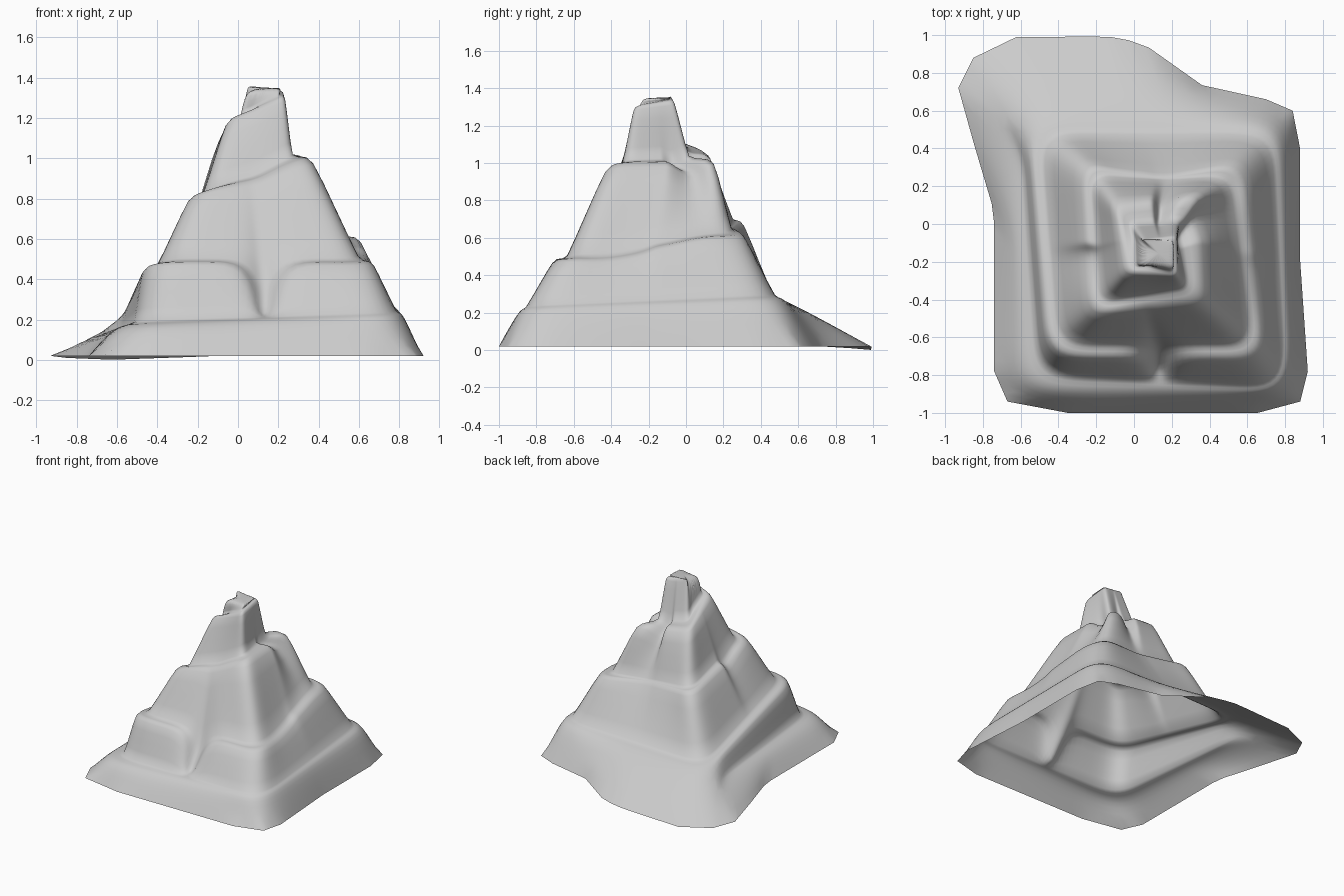
import bpy, bmesh
from mathutils import Vector

if "Cube" in bpy.data.objects:
    bpy.data.objects.remove(bpy.data.objects["Cube"])

CENTRE = Vector((0.12, -0.17))
FR = [.07, .25, .43, .49, .54, .60, .8, .93]   # samples along each side
N = 4 * len(FR)                                # samples per turn
TURNS = 4

# Spiral ledge corners, back-left > front-left > front-right > back-right: x, y, z, ledge width
CORNERS = [
    (-.66, .57, .14, .06), (-.60, -.90, .175, .10), (.83, -.90, .22, .03), (.79, .54, .28, .06),
    (-.56, .55, .25, .07), (-.46, -.71, .485, .07), (.69, -.71, .48, .07), (.58, .32, .615, .07),
    (-.28, .32, .69, .06), (-.24, -.48, .82, .07), (.37, -.42, 1.0, .09), (.35, .16, 1.01, .14),
    (-.11, .11, 1.07, .11), (-.05, -.26, 1.2, .06), (.235, -.285, 1.30, .03), (.23, -.06, 1.33, .03),
    (.04, -.08, 1.35, 0), (.04, -.23, 1.35, 0), (.22, -.23, 1.35, 0), (.22, -.08, 1.35, 0),
    (.04, -.08, 1.35, 0)]

# Gullies and sags: (turn, side, sample) -> shift of the outer edge
DIPS = {(1, 1, 3): (0, -.06, -.27), (1, 1, 4): (0, -.06, -.27),
        (1, 2, 1): (0, 0, -.045), (1, 2, 2): (0, 0, -.035), (1, 2, 3): (0, 0, -.02),
        (1, 2, 6): (0, 0, .025),
        (1, 3, 1): (0, -.03, 0), (1, 3, 2): (0, -.06, 0), (1, 3, 3): (0, -.06, 0),
        (1, 3, 4): (0, -.06, 0), (1, 3, 5): (0, -.05, 0), (1, 3, 6): (0, -.03, 0),
        (2, 0, 5): (0, 0, -.10), (2, 2, 6): (-.05, 0, -.10),
        (2, 1, 2): (0, 0, -.02), (2, 1, 3): (0, 0, -.025), (2, 1, 4): (0, 0, -.025),
        (2, 1, 5): (0, 0, -.025),
        (2, 3, 2): (0, -.04, -.10), (2, 3, 3): (0, -.04, -.08)}

# Ground outline by side
BASE = [
    [(-.93, .72), (-.87, .48), (-.77, .22), (-.74, .02), (-.74, -.78)],
    [(-.67, -.94), (-.46, -1), (.74, -1), (.88, -.94)],
    [(.92, -.78), (.88, -.2), (.88, .45), (.84, .6)],
    [(.7, .66), (.52, .69), (.36, .735), (.22, .8), (.13, .9), (.04, .96),
     (-.12, .99), (-.58, 1), (-.7, .97), (-.85, .88)]]


def along(pts, t):
    pts = [Vector(p) for p in pts]
    lens = [(b - a).length for a, b in zip(pts, pts[1:])]
    d = t * sum(lens)
    for a, b, l in zip(pts, pts[1:], lens):
        if d <= l:
            return a.lerp(b, d / l)
        d -= l
    return pts[-1]


bm = bmesh.new()
crease = bm.edges.layers.float.new("crease_edge")
vcrease = bm.verts.layers.float.new("crease_vert")
base, outer, inner = [], [], []
for side in BASE:
    for f in FR:
        p = along(side, (f - FR[0]) / (FR[-1] - FR[0]))
        lift = min(abs(p.x + .6) / .5, 1) if p.y > .8 else 1
        base.append(bm.verts.new((p.x, p.y, .02 * lift)))

# Spiral ledge: outer and inner edge points
for k in range(4 * (TURNS + 1)):
    a, b = Vector(CORNERS[k]), Vector(CORNERS[k + 1])
    for i, f in enumerate(FR):
        p = a.lerp(b, f)
        s = Vector(DIPS.get((k // 4, k % 4, i), (0, 0, 0)))
        outer.append(bm.verts.new(p.xyz + s))
        if k < 4 * TURNS:
            d = p.xy - CENTRE
            q = CENTRE + d * (1 - p.w / max(abs(d.x), abs(d.y)))
            inner.append(bm.verts.new((q.x, q.y + s.y * .3, p.z + .01 + s.z * .45)))

# Skirt, closing at the foot of the spiral
for j in range(N - 1):
    bm.faces.new((base[j], base[j + 1], outer[j + 1], outer[j]))
bm.faces.new((base[N - 1], base[0], outer[0], inner[0], outer[N], outer[N - 1]))

# Ledge and the wall rising from it to the next turn
last = TURNS * N - 1
for j in range(last):
    bm.faces.new((outer[j], outer[j + 1], inner[j + 1], inner[j]))
    bm.faces.new((inner[j], inner[j + 1], outer[j + 1 + N], outer[j + N]))
bm.faces.new((outer[last], outer[last + 1], inner[last]))
bm.faces.new((inner[last], outer[last + 1], outer[-1]))
bm.faces.new(outer[last + 1:])                 # summit

# Firm up the ledge edges and the ground outline corners
for row, c in ((outer[N:4 * N], .4), (outer[4 * N:], .2), (inner, .5)):
    for u, v in zip(row, row[1:]):
        e = bm.edges.get((u, v))
        if e:
            e[crease] = c
for v in base:
    v[vcrease] = 1

mesh = bpy.data.meshes.new("mountain")
bm.to_mesh(mesh)
bm.free()
mountain = bpy.data.objects.new("mountain", mesh)
bpy.context.collection.objects.link(mountain)
sub = mountain.modifiers.new("smooth", 'SUBSURF')
sub.levels = sub.render_levels = 2
mesh.polygons.foreach_set("use_smooth", [True] * len(mesh.polygons))
